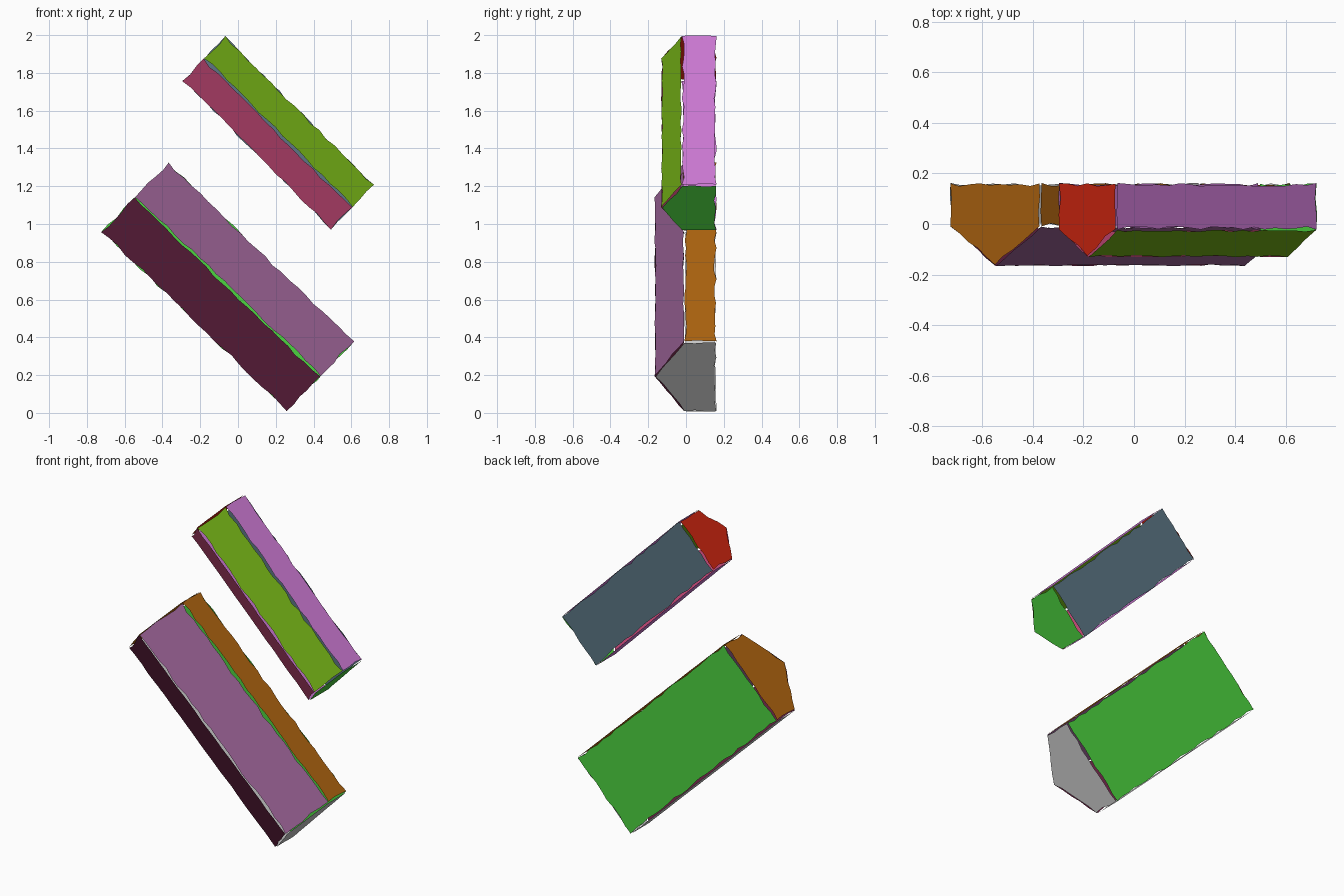
import bpy
import random
from mathutils import Vector

random.seed(4)
cube = bpy.data.objects.get("Cube")
if cube:
    bpy.data.objects.remove(cube, do_unlink=True)


def linear(c):
    return c / 12.92 if c <= 0.04045 else ((c + 0.055) / 1.055) ** 2.4


def material(name, *rgb):
    colour = [linear(c) for c in rgb] + [1]
    mat = bpy.data.materials.new(name)
    mat.use_nodes = True
    mat.diffuse_color = colour
    mat.node_tree.nodes["Principled BSDF"].inputs["Base Color"].default_value = colour
    return mat


orchid = material("orchid", 0.81, 0.48, 0.84)
olive = material("olive green", 0.43, 0.66, 0.08)
pink = material("deep pink", 0.81, 0.30, 0.49)
red = material("red", 0.79, 0.14, 0.06)
slate = material("slate blue", 0.36, 0.46, 0.52)
green = material("bright green", 0.30, 0.83, 0.25)
mauve = material("mauve", 0.58, 0.37, 0.56)
maroon = material("maroon", 0.41, 0.14, 0.27)
orange = material("orange brown", 0.68, 0.39, 0.06)
grey = material("light grey", 0.81, 0.81, 0.81)


def panel(name, corners, mat, inside):
    """Flat facet whose border wanders slightly inwards, as if torn."""
    centre = sum(corners, Vector()) / len(corners)
    normal = (corners[1] - corners[0]).cross(corners[2] - corners[1]).normalized()
    if normal.dot(centre - inside) < 0:
        corners = corners[::-1]
        normal = -normal
    points = []
    for a, b in zip(corners, corners[1:] + corners[:1]):
        edge = b - a
        inward = normal.cross(edge).normalized()
        steps = max(2, round(edge.length / 0.06))
        points.append(a + (centre - a).normalized() * 0.006)
        for i in range(1, steps):
            points.append(a + edge * (i / steps) + inward * random.uniform(0.001, 0.014))
    mesh = bpy.data.meshes.new(name)
    mesh.from_pydata(points, [], [range(len(points))])
    mesh.materials.append(mat)
    obj = bpy.data.objects.new(name, mesh)
    bpy.context.collection.objects.link(obj)


def bar(name, start, across, along, section, colours):
    """Slanted five-sided prism made of separate facets."""
    start, across, along = [Vector((x, 0, z)) for x, z in (start, across, along)]
    near = [start + across * t + Vector((0, y, 0)) for t, y in section]
    far = [p + along for p in near]
    inside = sum(near + far, Vector()) / (2 * len(near))
    sides = ("lower_side", "lower_slope", "upper_slope", "upper_side", "back")
    for i, side in enumerate(sides):
        j = (i + 1) % len(near)
        panel(f"{name}_{side}", [near[i], near[j], far[j], far[i]], colours[i], inside)
    panel(name + "_top_end", near, colours[5], inside)
    panel(name + "_bottom_end", far, colours[6], inside)


def ridge_section(back, crease, ridge):
    return [(0, back), (0, crease), (0.5, ridge), (1, crease), (1, back)]


# Large lower bar
bar("large_bar", (-0.73, 0.96), (0.36, 0.37), (0.99, -0.955),
    ridge_section(0.163, -0.01, -0.167),
    [grey, maroon, mauve, orange, green, orange, grey])

# Small upper bar
bar("small_bar", (-0.30, 1.76), (0.23, 0.24), (0.795, -0.795),
    ridge_section(0.163, -0.023, -0.132),
    [orchid, pink, olive, orchid, slate, red, green])
